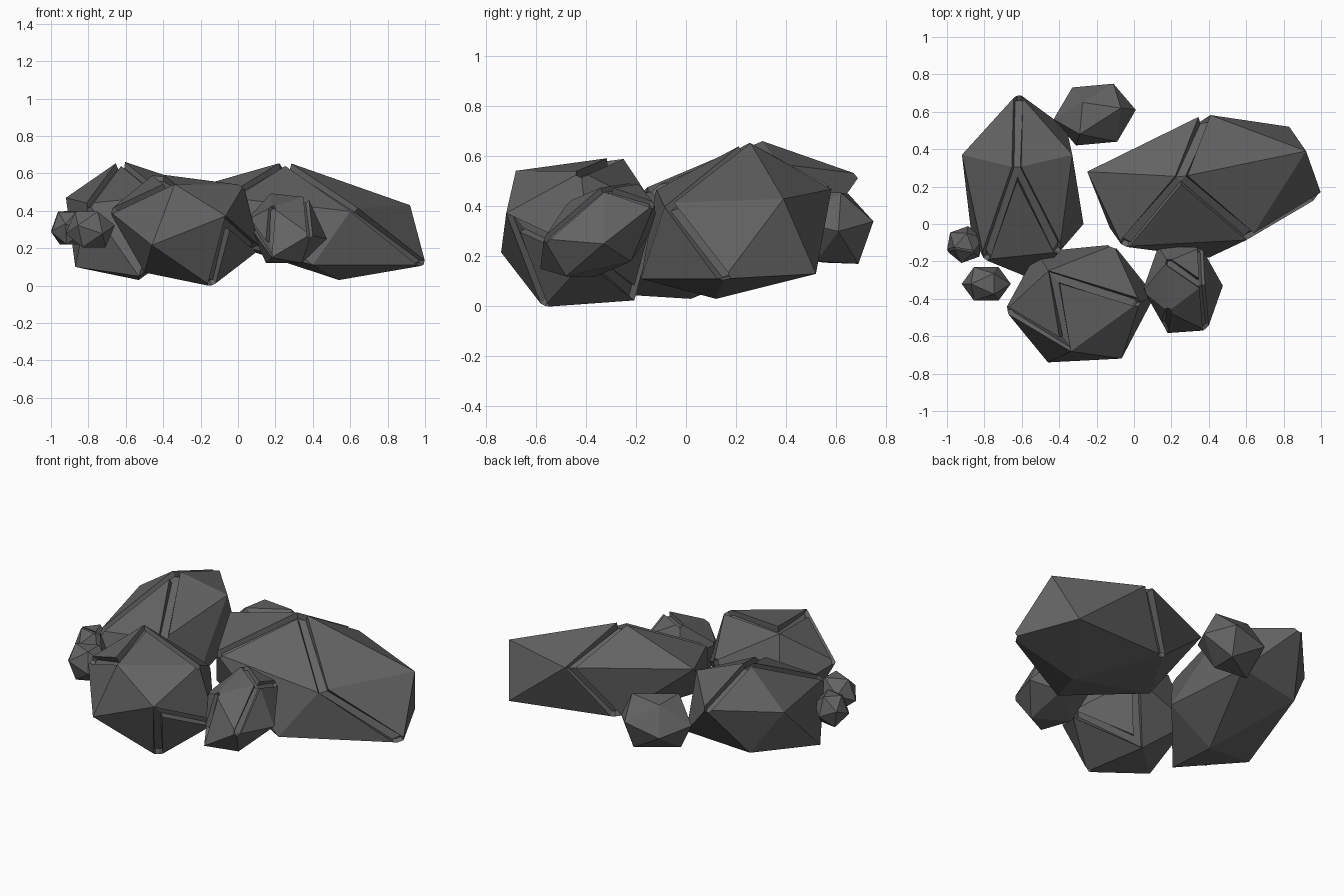
import bpy, bmesh, math
from mathutils import Vector, Matrix

if "Cube" in bpy.data.objects:
    bpy.data.objects.remove(bpy.data.objects["Cube"])

stone = bpy.data.materials.new("dark grey stone")
stone.diffuse_color = (0.125, 0.125, 0.127, 1)
stone.use_nodes = True
stone.node_tree.nodes["Principled BSDF"].inputs["Base Color"].default_value = stone.diffuse_color


def mirrored(center, half, moved={}):
    """Six corners plus their opposites through the centre; some corners may be moved."""
    c = Vector(center)
    half = [Vector(p) for p in half]
    pts = half + [2 * c - p for p in half]
    for i, p in moved.items():
        pts[i] = Vector(p)
    return pts


def regular(center, radii, azimuth):
    """Regular icosahedron lying on a face, stretched and turned."""
    k = 1 / math.sqrt(5)
    half = [Vector((0, 0, 1))]
    for i in range(5):
        a = math.radians(72 * i - 36)
        half.append(Vector((2 * k * math.cos(a), 2 * k * math.sin(a), k)))
    turn = Matrix.Rotation(math.radians(azimuth), 3, 'Z') @ Matrix.Rotation(math.radians(-37.38), 3, 'Y')
    c = Vector(center)
    pts = [c + Vector([r * q for r, q in zip(radii, turn @ p)]) for p in half]
    return mirrored(center, pts)


def rock(name, points, cracks, width, depth):
    """Faceted boulder; the listed edges are opened into sunken cracks."""
    bm = bmesh.new()
    v = [bm.verts.new(p) for p in points]
    bmesh.ops.convex_hull(bm, input=v)
    bmesh.ops.recalc_face_normals(bm, faces=bm.faces)
    edges = [e for e in (bm.edges.get((v[a], v[b])) for a, b in cracks) if e]
    if edges:
        res = bmesh.ops.bevel(bm, geom=edges, offset=width, offset_type='OFFSET',
                              segments=1, profile=0.5, affect='EDGES')
        bmesh.ops.inset_region(bm, faces=res['faces'], thickness=width * 0.15,
                               depth=-depth, use_boundary=True, use_even_offset=True)
    me = bpy.data.meshes.new(name)
    bm.to_mesh(me)
    bm.free()
    me.materials.append(stone)
    bpy.context.collection.objects.link(bpy.data.objects.new(name, me))


# Large slab on the right
rock("large_rock",
     [(.25, .25, .665), (.38, .59, .48), (.92, .39, .43), (.63, -.08, .41), (-.06, -.12, .47), (-.25, .28, .52),
      (.54, .12, .03), (.40, -.18, .11), (-.13, -.02, .25), (.16, .44, .18), (.83, .52, .13), (1.005, .15, .11)],
     [(0, 1), (0, 3), (0, 4), (3, 11), (1, 9)], .03, .03)

# Tall rock at the back left
rock("back_rock",
     mirrored((-.58, .16, .35),
              [(-.63, .30, .67), (-.62, .70, .53), (-.92, .37, .47),
               (-.80, -.19, .44), (-.40, -.15, .48), (-.33, .37, .57)],
              {7: (-.53, -.30, .05), 8: (-.27, .0, .22), 11: (-.87, -.05, .10)}),
     [(0, 1), (0, 3), (0, 4)], .027, .03)

# Rock at the front
rock("front_rock",
     mirrored((-.285, -.425, .298),
              [(-.43, -.28, .60), (-.37, -.65, .55), (.03, -.42, .54),
               (-.11, -.11, .38), (-.52, -.15, .26), (-.69, -.46, .40)],
              {8: (-.50, -.46, .07)}),
     [(0, 1), (0, 2), (1, 5), (10, 6), (10, 11), (7, 11), (7, 3)], .026, .03)

# Smaller stones around the big ones
rock("side_stone",
     mirrored((.26, -.345, .30),
              [(.475, -.33, .25), (.36, -.125, .41), (.37, -.33, .48),
               (.39, -.57, .27), (.34, -.48, .12), (.34, -.22, .18)],
              {10: (.18, -.20, .50)}),
     [(10, 2), (2, 3), (1, 2), (11, 7), (6, 7)], .022, .02)
rock("rear_stone",
     mirrored((-.21, .585, .315),
              [(.01, .61, .30), (-.11, .75, .34), (-.07, .62, .455),
               (-.09, .44, .34), (-.145, .52, .18), (-.13, .69, .17)]),
     [], 0, 0)
rock("pebble_back", regular((-.905, -.11, .31), (.104, .102, .112), 20),
     [(0, 1), (0, 4)], .008, .008)
rock("pebble_front", regular((-.79, -.32, .30), (.134, .105, .12), 0), [], 0, 0)
